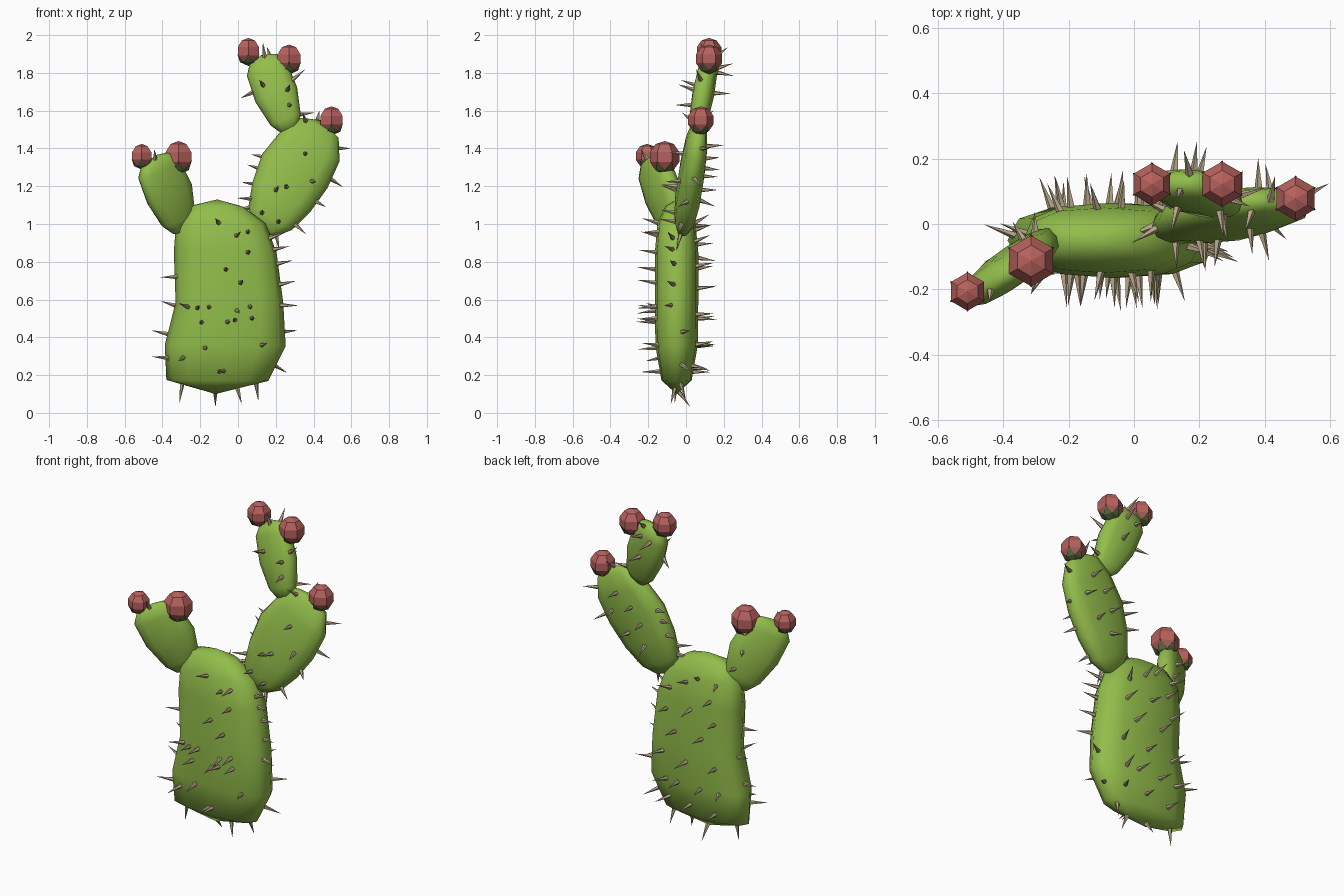
import bpy, bmesh, math, random
from mathutils import Vector
from mathutils.bvhtree import BVHTree

if "Cube" in bpy.data.objects:
    bpy.data.objects.remove(bpy.data.objects["Cube"])

random.seed(4)


def material(name, rgb):
    m = bpy.data.materials.new(name)
    m.diffuse_color = (*rgb, 1)
    m.use_nodes = True
    m.node_tree.nodes["Principled BSDF"].inputs["Base Color"].default_value = m.diffuse_color
    return m


GREEN = material("pad_green", (0.29, 0.51, 0.07))
SEPAL = material("sepal_green", (0.09, 0.15, 0.05))
RED = material("fruit_red", (0.47, 0.12, 0.11))
TAN = material("spine_tan", (0.48, 0.39, 0.25))


def finish(bm, name, mat, smooth=False):
    bmesh.ops.recalc_face_normals(bm, faces=bm.faces)
    for f in bm.faces:
        f.smooth = smooth
    me = bpy.data.meshes.new(name)
    bm.to_mesh(me)
    bm.free()
    me.materials.append(mat)
    ob = bpy.data.objects.new(name, me)
    bpy.context.collection.objects.link(ob)
    return ob


def spow(v, p):
    return math.copysign(abs(v) ** p, v)


def pad(name, base, tip, width_dir, profile, sides=12):
    """Flattened pad: rings (t, sideways shift, half width, half depth) from base to tip."""
    base, tip = Vector(base), Vector(tip)
    a = (tip - base).normalized()
    u = Vector(width_dir)
    u = (u - a * u.dot(a)).normalized()
    n = a.cross(u)
    bm = bmesh.new()
    rings = []
    for t, shift, hw, hd in profile:
        c = base.lerp(tip, t) + u * shift
        ring = []
        for i in range(sides):
            ang = math.tau * i / sides
            ring.append(bm.verts.new(c + u * hw * spow(math.cos(ang), 0.8)
                                     + n * hd * spow(math.sin(ang), 0.75)))
        rings.append(ring)
    ends = bm.verts.new(base), bm.verts.new(tip)
    for i in range(sides):
        j = (i + 1) % sides
        for r, s in zip(rings, rings[1:]):
            bm.faces.new((r[i], r[j], s[j], s[i]))
        bm.faces.new((ends[0], rings[0][j], rings[0][i]))
        bm.faces.new((ends[1], rings[-1][i], rings[-1][j]))
    bmesh.ops.recalc_face_normals(bm, faces=bm.faces)
    tree = BVHTree.FromBMesh(bm)
    finish(bm, name, GREEN, True)
    return tree, base, tip


def spines(name, pad_data, front=(), back=(), edge=(), length=0.1):
    """Thorns on the pad surface nearest to each (x, z) point."""
    tree, base, tip = pad_data
    bm = bmesh.new()
    for pts, dy, jit in ((front, -0.2, 0), (back, 0.2, 0), (edge, 0, 0.04)):
        for x, z in pts:
            k = (z - base.z) / (tip.z - base.z)
            y = base.y + (tip.y - base.y) * k + dy + random.uniform(-jit, jit)
            loc, nrm, _, _ = tree.find_nearest(Vector((x, y, z)))
            wob = Vector([random.uniform(-0.18, 0.18) for _ in range(3)])
            d = (nrm + wob).normalized()
            q = d.to_track_quat('Z', 'Y')
            h = length * random.uniform(0.9, 1.05)
            ring = [bm.verts.new(loc - d * 0.01 + q @ Vector(
                (0.014 * math.cos(math.tau * i / 5), 0.014 * math.sin(math.tau * i / 5), 0)))
                for i in range(5)]
            top = bm.verts.new(loc + d * h)
            bm.faces.new(ring[::-1])
            for i in range(5):
                bm.faces.new((ring[i], ring[(i + 1) % 5], top))
    finish(bm, name, TAN)


def fruit(name, centre, r):
    """Faceted fruit with a cup of six pointed sepals."""
    c = Vector(centre)
    bm = bmesh.new()
    bmesh.ops.create_uvsphere(bm, u_segments=6, v_segments=5, radius=r)
    bmesh.ops.scale(bm, vec=(1, 1, 1.03), verts=bm.verts)
    bmesh.ops.translate(bm, vec=c, verts=bm.verts)
    finish(bm, name, RED)
    bm = bmesh.new()
    pole = bm.verts.new(c + Vector((0, 0, -1.15 * r)))
    low, high = [], []
    for i in range(6):
        for ring, off, rad, z in ((low, 0, 0.66, -0.86), (high, 0.5, 1.0, -0.22)):
            ang = math.tau * (i + off) / 6
            ring.append(bm.verts.new(c + r * Vector((rad * math.cos(ang), rad * math.sin(ang), z))))
    for i in range(6):
        j = (i + 1) % 6
        bm.faces.new((pole, low[j], low[i]))
        bm.faces.new((low[i], low[j], high[i]))
    finish(bm, name + "_sepals", SEPAL)


# Pads
trunk = pad("trunk_pad", (-0.12, -0.05, 0.10), (-0.11, -0.05, 1.13), (1, 0, 0),
            [(0.07, 0.01, 0.27, 0.08), (0.25, 0.05, 0.32, 0.112), (0.47, 0.07, 0.285, 0.115),
             (0.73, 0.045, 0.272, 0.115), (0.88, 0.02, 0.237, 0.1), (0.965, -0.005, 0.14, 0.06)])
right = pad("right_pad", (0.13, -0.02, 0.95), (0.44, 0.075, 1.55), (0.9, 0, -0.44),
            [(0.03, 0, 0.07, 0.03), (0.13, 0, 0.13, 0.055), (0.32, 0, 0.172, 0.068),
             (0.55, 0, 0.195, 0.068), (0.78, 0.012, 0.175, 0.06), (0.94, 0.01, 0.115, 0.04)])
upper = pad("upper_pad", (0.275, 0.055, 1.49), (0.125, 0.13, 1.895), (0.93, 0, 0.36),
            [(0.03, 0, 0.05, 0.03), (0.15, 0, 0.085, 0.05), (0.48, 0, 0.117, 0.058),
             (0.82, 0, 0.112, 0.052), (0.95, 0, 0.075, 0.035)])
left = pad("left_pad", (-0.29, -0.06, 0.955), (-0.435, -0.185, 1.365), (0.8, 0.5, 0.3),
           [(0.04, 0, 0.06, 0.03), (0.18, 0, 0.105, 0.05), (0.5, 0, 0.143, 0.06),
            (0.83, -0.01, 0.135, 0.052), (0.95, -0.01, 0.095, 0.035)])

# Spines
trunk_front = [(-0.11, 1.02), (0.0, 0.95), (0.06, 0.97), (-0.07, 0.76), (0.02, 0.69), (0.06, 0.86),
               (-0.31, 0.57), (-0.24, 0.56), (-0.16, 0.56), (0.0, 0.54), (0.07, 0.56), (-0.2, 0.48),
               (-0.05, 0.48), (-0.01, 0.49), (0.08, 0.5), (-0.18, 0.33), (0.16, 0.36), (-0.33, 0.28),
               (-0.1, 0.2), (-0.07, 0.2)]
trunk_back = [(-0.25, 1.0), (-0.12, 1.03), (-0.03, 0.98), (0.08, 0.92), (-0.2, 0.9), (-0.08, 0.82),
              (0.1, 0.78), (-0.26, 0.76), (-0.15, 0.66), (0.04, 0.66), (0.15, 0.52), (-0.04, 0.5),
              (-0.24, 0.5), (0.1, 0.36), (0.02, 0.36), (-0.14, 0.35), (-0.28, 0.34), (0.12, 0.22),
              (-0.05, 0.22), (-0.22, 0.2)]
trunk_edge = [(-0.34, 0.72), (-0.34, 0.57), (-0.38, 0.42), (-0.38, 0.29), (-0.3, 0.14), (0.18, 0.93),
              (0.2, 0.87), (0.21, 0.79), (0.22, 0.68), (0.235, 0.57), (0.25, 0.43), (0.2, 0.25),
              (-0.12, 0.1), (0.0, 0.12), (0.1, 0.14), (-0.29, 1.04)]
spines("trunk_spines", trunk, trunk_front, trunk_back, trunk_edge)
spines("right_spines", right,
       [(0.36, 1.4), (0.2, 1.2), (0.27, 1.21), (0.41, 1.24), (0.12, 1.07), (0.22, 1.0)],
       [(0.38, 1.42), (0.28, 1.34), (0.42, 1.28), (0.22, 1.24), (0.32, 1.16), (0.2, 1.1)],
       [(0.12, 1.36), (0.09, 1.3), (0.06, 1.22), (0.04, 1.14), (0.03, 1.08), (0.53, 1.4),
        (0.49, 1.24), (0.41, 1.12), (0.3, 1.0), (0.2, 0.95), (0.36, 1.54), (0.42, 1.55)], 0.085)
spines("upper_spines", upper, [(0.27, 1.73), (0.28, 1.65), (0.11, 1.76)],
       [(0.2, 1.82), (0.12, 1.78), (0.22, 1.68)],
       [(0.06, 1.69), (0.33, 1.58), (0.28, 1.76), (0.14, 1.89), (0.17, 1.885)], 0.09)
spines("left_spines", left, (), [(-0.4, 1.2), (-0.34, 1.1)], [(-0.44, 1.36)], 0.06)

# Fruits
for nm, c, r in (("upper_fruit_a", (0.055, 0.122, 1.915), 0.068),
                 ("upper_fruit_b", (0.27, 0.122, 1.875), 0.073),
                 ("right_fruit", (0.495, 0.078, 1.55), 0.071),
                 ("left_fruit_a", (-0.51, -0.207, 1.36), 0.062),
                 ("left_fruit_b", (-0.315, -0.113, 1.355), 0.082)):
    fruit(nm, c, r)
